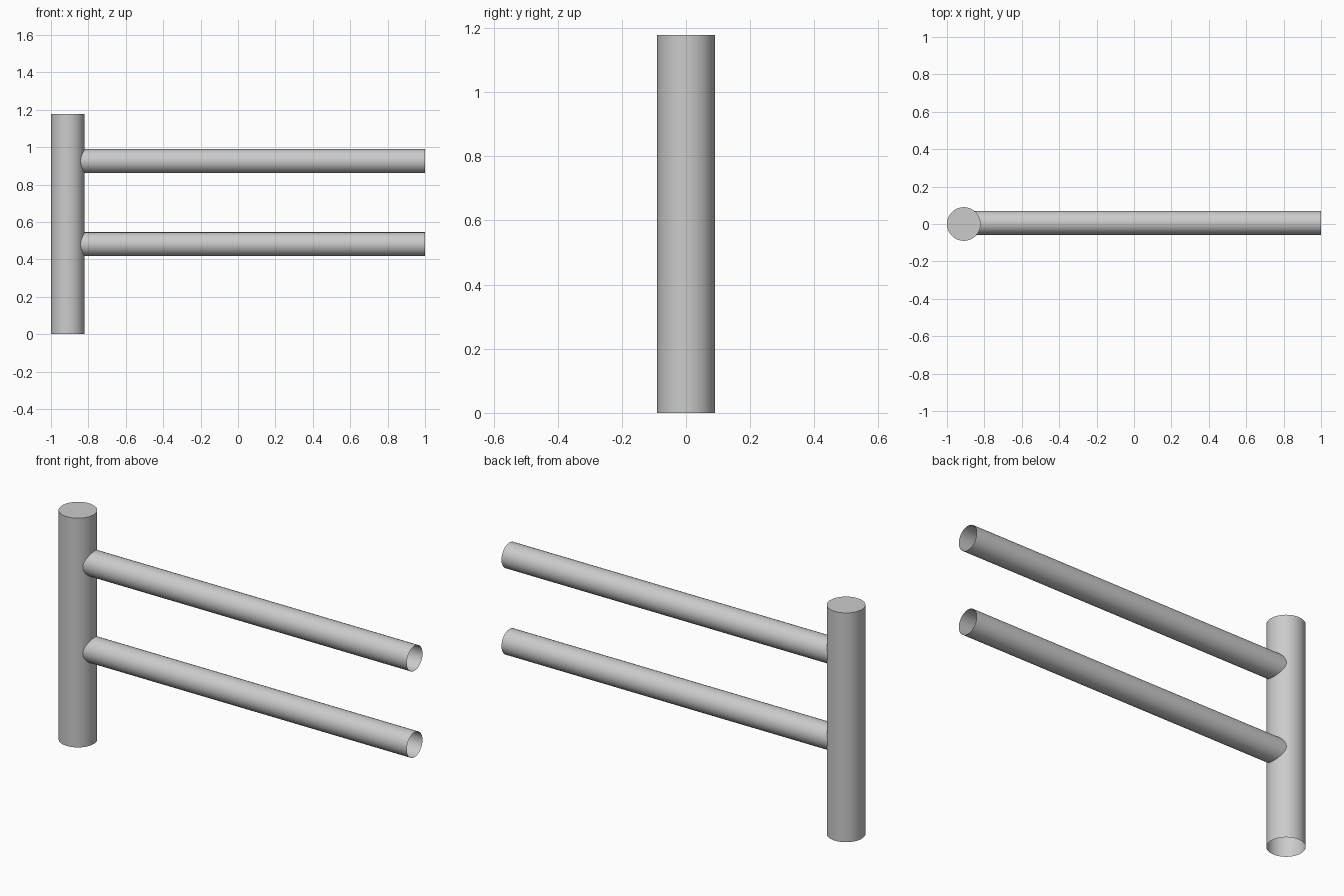
import bpy, bmesh
from math import pi
from mathutils import Matrix

if "Cube" in bpy.data.objects:
    bpy.data.objects.remove(bpy.data.objects["Cube"])


def tube(name, radius, length, matrix, cap_top=False, sides=48):
    """Open cylinder running from local z = 0 to length, optionally capped at the far end."""
    bm = bmesh.new()
    bmesh.ops.create_cone(bm, cap_ends=True, segments=sides, radius1=radius,
                          radius2=radius, depth=length,
                          matrix=Matrix.Translation((0, 0, length / 2)))
    bm.normal_update()
    open_ends = [f for f in bm.faces
                 if f.normal.z < -0.9 or (f.normal.z > 0.9 and not cap_top)]
    bmesh.ops.delete(bm, geom=open_ends, context='FACES_ONLY')
    bm.transform(matrix)
    mesh = bpy.data.meshes.new(name)
    bm.to_mesh(mesh)
    bm.free()
    obj = bpy.data.objects.new(name, mesh)
    bpy.context.collection.objects.link(obj)
    bpy.ops.object.select_all(action='DESELECT')
    obj.select_set(True)
    bpy.context.view_layer.objects.active = obj
    bpy.ops.object.shade_smooth_by_angle()
    return obj


# Upright post: flat top, open base
POST_X = -0.91
tube("post", 0.09, 1.178, Matrix.Translation((POST_X, 0, 0)), cap_top=True)

# Two open-ended rails, starting inside the post
RAIL_START = -0.89
for name, z in (("lower_rail", 0.481), ("upper_rail", 0.925)):
    place = Matrix.Translation((RAIL_START, 0.006, z)) @ Matrix.Rotation(pi / 2, 4, 'Y')
    tube(name, 0.064, 1.0 - RAIL_START, place)
